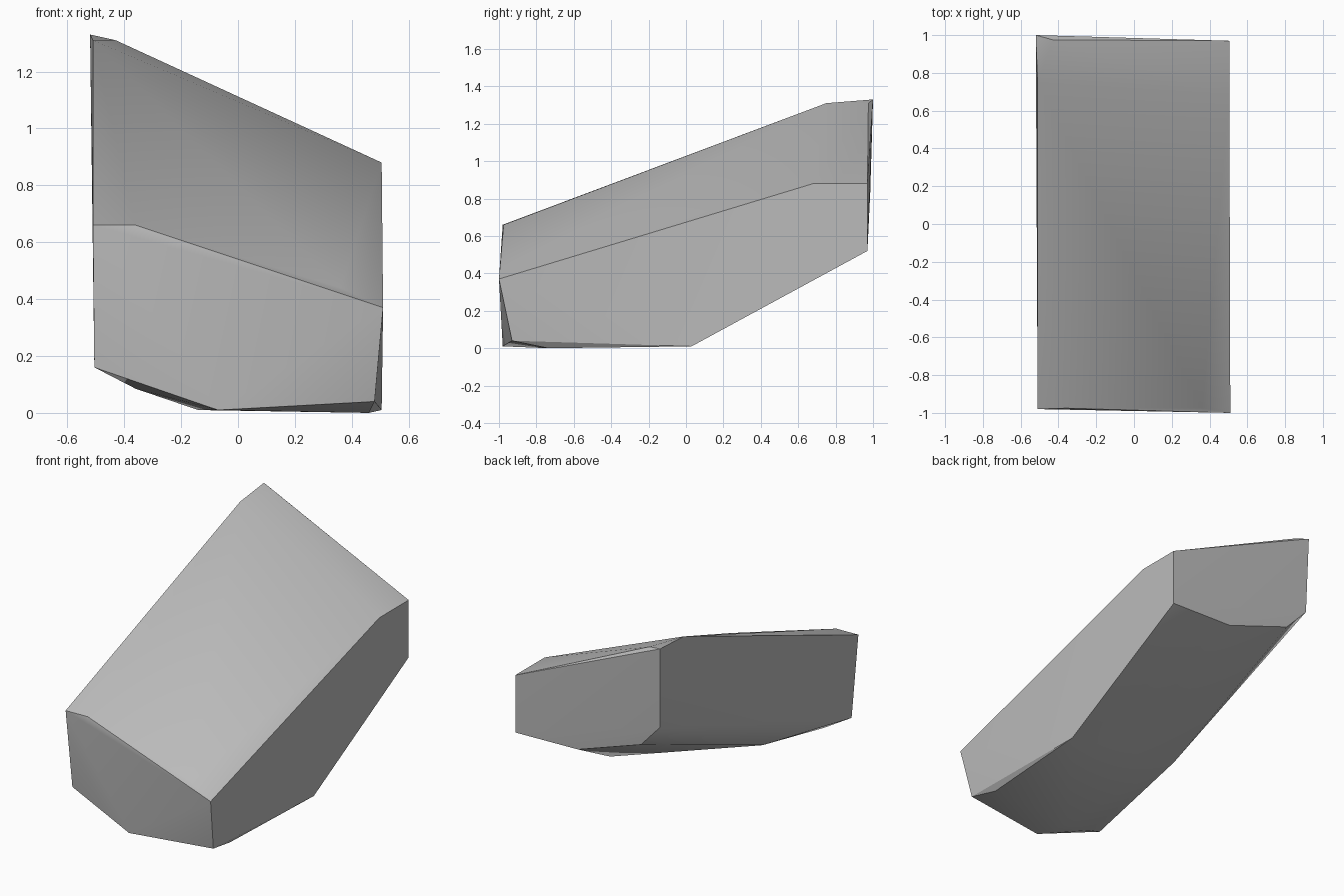
import bpy
import bmesh
import math

cube = bpy.data.objects.get("Cube")
if cube:
    bpy.data.objects.remove(cube, do_unlink=True)

# Plain stone colour
stone = bpy.data.materials.new("stone_grey")
stone.use_nodes = True
grey = (0.5, 0.5, 0.5, 1)
stone.diffuse_color = grey
stone.node_tree.nodes["Principled BSDF"].inputs["Base Color"].default_value = grey

# Corner points of the stone, grouped by region
front_brow = [(-.51, -.98, .66), (-.36, -.975, .66), (.36, -.975, .44), (.51, -1, .37)]
back_brow = [(-.51, .75, 1.31), (-.52, 1, 1.33), (-.43, .975, 1.31),
             (.505, .68, .88), (.505, .97, .88)]
back_foot = [(-.51, .985, .83), (-.37, .975, .68), (.07, .97, .53), (.505, .97, .52)]
underside = [(-.505, -.92, .16), (-.43, -.144, .265), (-.36, -.85, .085),
             (-.14, -.79, .01), (-.07, -.98, .01), (.48, -.93, .04),
             (.46, -.735, 0), (.505, .03, .01)]

# Stretch a convex skin over the corners
bm = bmesh.new()
for corner in front_brow + back_brow + back_foot + underside:
    bm.verts.new(corner)
skin = bmesh.ops.convex_hull(bm, input=bm.verts)
loose = {g for g in skin["geom_interior"] + skin["geom_unused"]
         if isinstance(g, bmesh.types.BMVert)}
bmesh.ops.delete(bm, geom=list(loose), context='VERTS')
bmesh.ops.dissolve_limit(bm, angle_limit=math.radians(1),
                         verts=bm.verts, edges=bm.edges)
bmesh.ops.recalc_face_normals(bm, faces=bm.faces)
mesh = bpy.data.meshes.new("stone_block")
bm.to_mesh(mesh)
bm.free()

block = bpy.data.objects.new("stone_block", mesh)
bpy.context.collection.objects.link(block)
mesh.materials.append(stone)

# Soft shading with crisp main edges
bpy.ops.object.select_all(action='DESELECT')
block.select_set(True)
bpy.context.view_layer.objects.active = block
bpy.ops.object.shade_smooth_by_angle(angle=math.radians(30))
